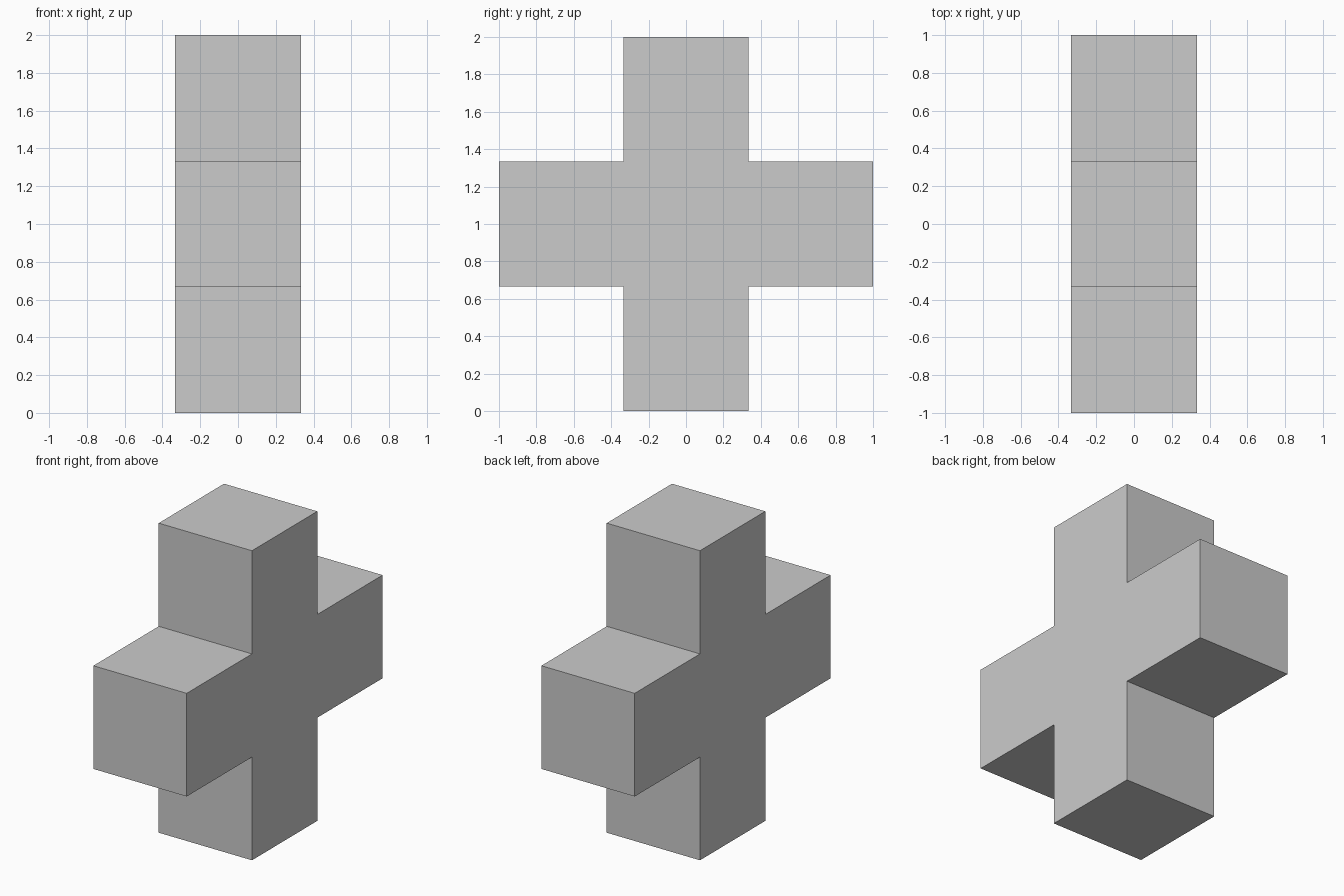
import bpy
import bmesh

if "Cube" in bpy.data.objects:
    bpy.data.objects.remove(bpy.data.objects["Cube"])

S = 2 / 3      # side of one cube cell
H = S / 2

# Cross outline in the y-z plane, four arms around a centre cell
outline = [(-H, 0), (H, 0), (H, S), (1, S), (1, 2 * S), (H, 2 * S),
           (H, 2), (-H, 2), (-H, 2 * S), (-1, 2 * S), (-1, S), (-H, S)]

# Extrude the outline along x into one solid
bm = bmesh.new()
face = bm.faces.new([bm.verts.new((-H, y, z)) for y, z in outline])
result = bmesh.ops.extrude_face_region(bm, geom=[face])
moved = [g for g in result["geom"] if isinstance(g, bmesh.types.BMVert)]
bmesh.ops.translate(bm, verts=moved, vec=(S, 0, 0))
bmesh.ops.recalc_face_normals(bm, faces=bm.faces)

mesh = bpy.data.meshes.new("cross_block")
bm.to_mesh(mesh)
bm.free()
cross = bpy.data.objects.new("cross_block", mesh)
bpy.context.collection.objects.link(cross)
